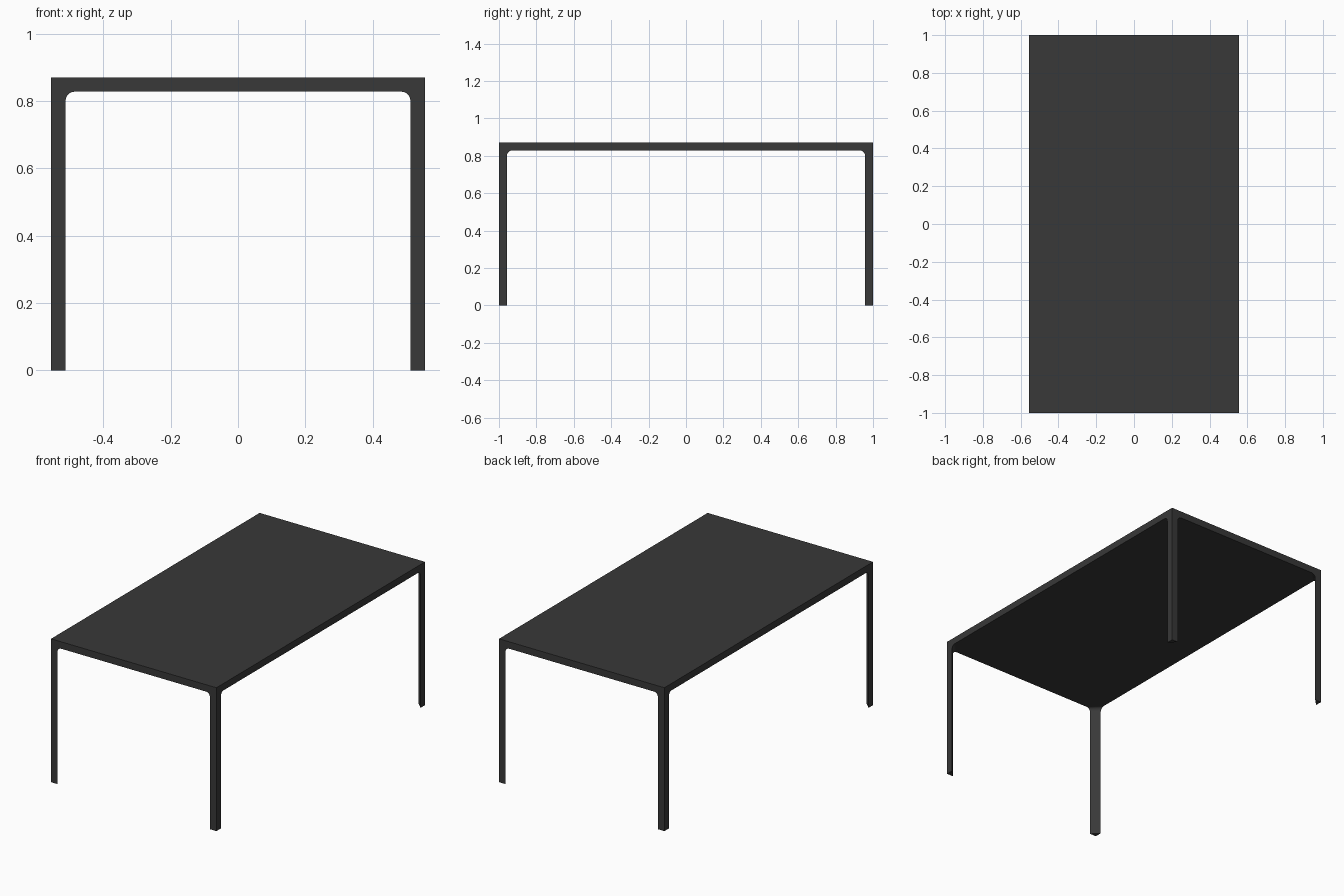
import bpy, bmesh, math

if "Cube" in bpy.data.objects:
    bpy.data.objects.remove(bpy.data.objects["Cube"])

HX, HY = 0.555, 1.0            # half sizes of the table
TOP, SEAM, UNDER = 0.87, 0.85, 0.828
LEG, FILLET, PLATE = 0.043, 0.027, 0.088

mat = bpy.data.materials.new("dark_grey")
mat.diffuse_color = (0.04, 0.04, 0.04, 1)
mat.use_nodes = True
mat.node_tree.nodes["Principled BSDF"].inputs["Base Color"].default_value = mat.diffuse_color


def triangle_loft(name, sx, sy, sections, out=0.0):
    """Stack right triangles (z, leg length) in one table corner."""
    bm = bmesh.new()
    rings = []
    for z, w in sections:
        cx, cy = HX + out, HY + out
        n = w + 2 * out
        pts = [(cx, cy), (cx - n, cy), (cx, cy - n)]
        rings.append([bm.verts.new((sx * x, sy * y, z)) for x, y in pts])
    for a, b in zip(rings, rings[1:]):
        for i in range(3):
            j = (i + 1) % 3
            bm.faces.new((a[i], a[j], b[j], b[i]))
    bm.faces.new(rings[0])
    bm.faces.new(rings[-1])
    bmesh.ops.recalc_face_normals(bm, faces=bm.faces)
    me = bpy.data.meshes.new(name)
    bm.to_mesh(me)
    bm.free()
    ob = bpy.data.objects.new(name, me)
    bpy.context.collection.objects.link(ob)
    me.materials.append(mat)
    return ob


def activate(ob):
    bpy.ops.object.select_all(action='DESELECT')
    ob.select_set(True)
    bpy.context.view_layer.objects.active = ob


# Tabletop slab
bpy.ops.mesh.primitive_cube_add(size=1, location=(0, 0, (TOP + UNDER) / 2))
top = bpy.context.object
top.name = "tabletop"
top.scale = (2 * HX, 2 * HY, TOP - UNDER)
bpy.ops.object.transform_apply(location=True, rotation=False, scale=True)
top.data.materials.append(mat)

# Leg profile: straight shaft, flared fillet, mounting plate
sections = [(0, LEG)]
for i in range(9):
    a = math.radians(90 * i / 8)
    sections.append((UNDER - FILLET + FILLET * math.sin(a),
                     LEG + FILLET * (1 - math.cos(a))))
sections += [(UNDER, PLATE), (SEAM, PLATE)]

corners = {"front_left": (-1, -1), "front_right": (1, -1),
           "back_left": (-1, 1), "back_right": (1, 1)}
for label, (sx, sy) in corners.items():
    # Corner recess in the slab for the leg plate
    cutter = triangle_loft("recess_cutter", sx, sy,
                           [(UNDER - 0.02, PLATE), (SEAM, PLATE)], out=0.02)
    cutter.hide_render = True
    mod = top.modifiers.new("recess", 'BOOLEAN')
    mod.operation = 'DIFFERENCE'
    mod.object = cutter
    activate(top)
    bpy.ops.object.modifier_apply(modifier=mod.name)
    bpy.data.objects.remove(cutter)

    # Triangular leg
    leg = triangle_loft(label + "_leg", sx, sy, sections)
    activate(leg)
    bpy.ops.object.shade_smooth_by_angle(angle=math.radians(30))
